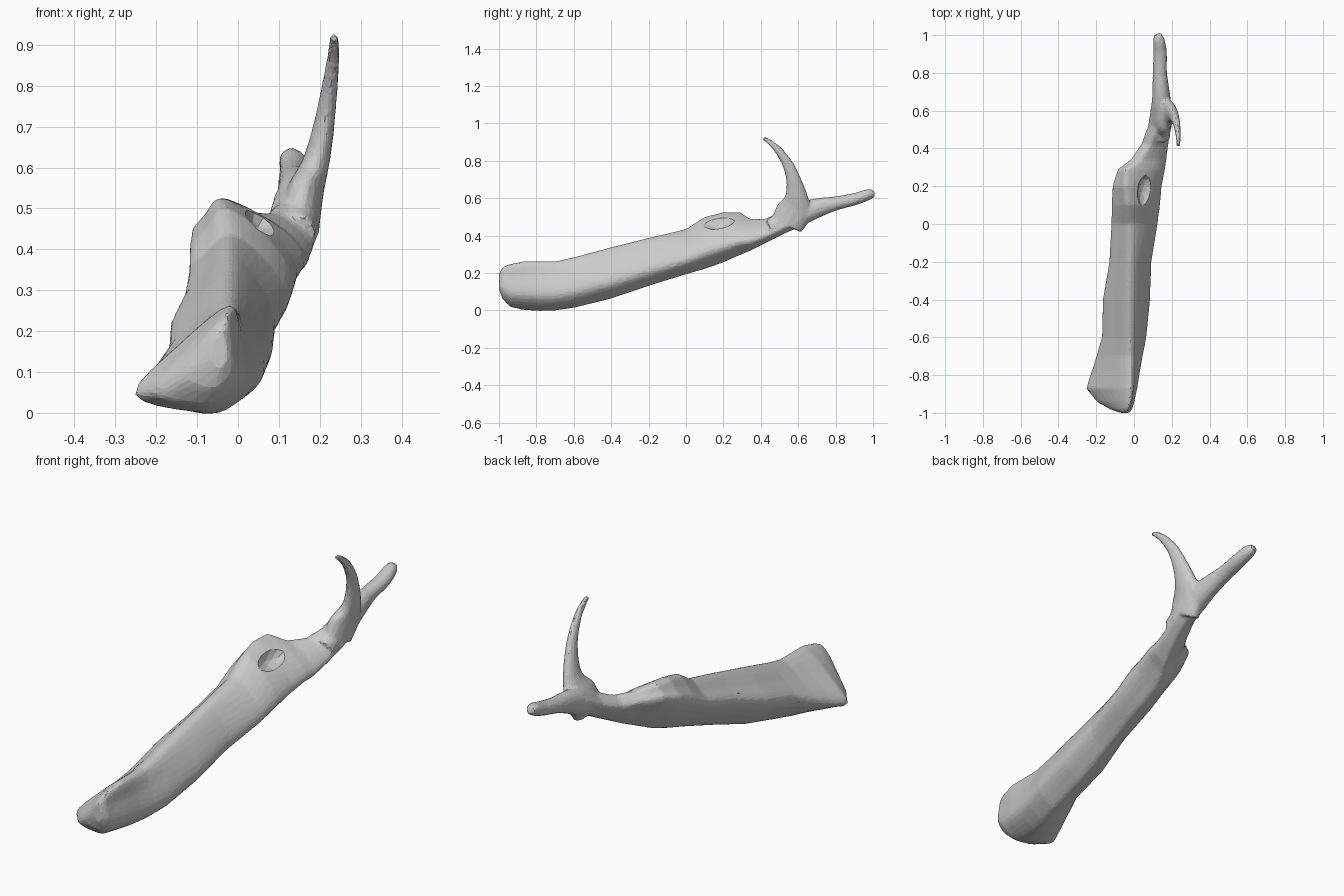
import bpy, bmesh, math
from mathutils import Vector

if "Cube" in bpy.data.objects:
    bpy.data.objects.remove(bpy.data.objects["Cube"])


def spline(pts, n, closed=False):
    """Catmull-Rom points through pts, n per span."""
    out, c = [], len(pts)
    spans = c if closed else c - 1
    for i in range(spans):
        idx = [i - 1, i, i + 1, i + 2]
        p0, p1, p2, p3 = [pts[k % c] if closed else pts[min(max(k, 0), c - 1)] for k in idx]
        for s in range(n):
            t = s / n
            out.append(0.5 * (2 * p1 + (p2 - p0) * t + (2 * p0 - 5 * p1 + 4 * p2 - p3) * t * t
                              + (3 * p1 - p0 - 3 * p2 + p3) * t ** 3))
    if not closed:
        out.append(pts[-1])
    return out


def loft(bm, rings):
    """Skin a list of equal-length rings and close both ends."""
    vs = [[bm.verts.new(p) for p in r] for r in rings]
    n = len(vs[0])
    for a, b in zip(vs, vs[1:]):
        for i in range(n):
            bm.faces.new((a[i], a[(i + 1) % n], b[(i + 1) % n], b[i]))
    bm.faces.new(vs[0][::-1])
    bm.faces.new(vs[-1])


def make(name, bm):
    bmesh.ops.recalc_face_normals(bm, faces=bm.faces)
    me = bpy.data.meshes.new(name)
    bm.to_mesh(me)
    bm.free()
    ob = bpy.data.objects.new(name, me)
    bpy.context.collection.objects.link(ob)
    return ob


# Split trunk: y, left edge x, left edge z, right x, ridge x, top z, bottom z
trunk = [
    (-1.00, -0.07, 0.14, -0.025, -0.04, 0.20, 0.11),
    (-0.98, -0.13, 0.09, -0.01, -0.03, 0.235, 0.06),
    (-0.94, -0.20, 0.05, 0.00, -0.025, 0.25, 0.02),
    (-0.87, -0.255, 0.045, 0.015, -0.02, 0.263, 0.004),
    (-0.78, -0.225, 0.07, 0.03, -0.02, 0.263, 0.00),
    (-0.70, -0.20, 0.10, 0.045, -0.02, 0.263, 0.004),
    (-0.60, -0.17, 0.14, 0.065, -0.02, 0.285, 0.02),
    (-0.40, -0.165, 0.20, 0.085, -0.02, 0.338, 0.07),
    (-0.20, -0.13, 0.27, 0.092, -0.015, 0.388, 0.138),
    (0.00, -0.118, 0.33, 0.125, -0.015, 0.435, 0.20),
    (0.10, -0.115, 0.38, 0.138, -0.025, 0.50, 0.23),
    (0.20, -0.11, 0.42, 0.147, -0.035, 0.525, 0.265),
    (0.29, -0.08, 0.45, 0.165, -0.03, 0.525, 0.305),
    (0.34, -0.015, 0.44, 0.172, 0.04, 0.49, 0.323),
    (0.42, 0.04, 0.43, 0.182, 0.09, 0.488, 0.36),
    (0.52, 0.075, 0.47, 0.20, 0.14, 0.53, 0.41),
    (0.62, 0.09, 0.52, 0.20, 0.15, 0.58, 0.455),
]
rings = []
for y, lx, lz, rx, tx, top, bot in trunk:
    rz = bot + 0.3 * (top - bot)
    bx = 0.5 * (lx + rx)
    sec = [Vector((tx, y, top)),
           Vector((tx + 0.66 * (rx - tx), y, rz + 0.56 * (top - rz))),
           Vector((rx, y, rz)),
           Vector((0.45 * bx + 0.55 * rx, y, bot + 0.06 * (top - bot))),
           Vector((bx, y, bot)),
           Vector((lx, y, lz)),
           Vector((0.5 * (lx + tx) - 0.01, y, 0.5 * (lz + top) + 0.01))]
    rings.append(spline(sec, 4, closed=True))
bm = bmesh.new()
loft(bm, rings)


def limb(bm, path, n=14):
    """Tapered limb; each entry is x, y, z, radius across x, radius in the yz plane."""
    c = spline([Vector(p[:3]) for p in path], 4)
    r = spline([Vector((p[3], p[4], 0)) for p in path], 4)
    out = []
    for i, p in enumerate(c):
        d = (c[min(i + 1, len(c) - 1)] - c[max(i - 1, 0)]).normalized()
        v = d.cross(Vector((1, 0, 0))).normalized()
        u = v.cross(d)
        out.append([p + u * r[i].x * math.cos(2 * math.pi * k / n)
                    + v * r[i].y * math.sin(2 * math.pi * k / n) for k in range(n)])
    loft(bm, out)


# Straight fork
limb(bm, [(0.14, 0.45, 0.44, 0.05, 0.05), (0.145, 0.60, 0.51, 0.054, 0.062),
          (0.143, 0.70, 0.547, 0.046, 0.053), (0.137, 0.80, 0.572, 0.038, 0.038),
          (0.138, 0.90, 0.594, 0.037, 0.033), (0.132, 0.97, 0.618, 0.032, 0.03),
          (0.125, 1.005, 0.628, 0.02, 0.02)])
# Curved upright fork
limb(bm, [(0.15, 0.54, 0.46, 0.05, 0.09), (0.165, 0.58, 0.54, 0.045, 0.095),
          (0.19, 0.59, 0.61, 0.034, 0.062), (0.208, 0.577, 0.69, 0.027, 0.042),
          (0.222, 0.545, 0.78, 0.021, 0.03), (0.232, 0.49, 0.86, 0.016, 0.021),
          (0.235, 0.44, 0.905, 0.013, 0.015), (0.234, 0.412, 0.922, 0.010, 0.010)])
branch = make("forked_branch", bm)

# Hollow beside the raised flap
bm = bmesh.new()
bmesh.ops.create_icosphere(bm, subdivisions=2, radius=1)
for v in bm.verts:
    v.co = Vector((0.06 + 0.045 * v.co.x, 0.17 + 0.09 * v.co.y, 0.475 + 0.05 * v.co.z))
hollow = make("hollow_cutter", bm)
hollow.hide_render = True
hollow.hide_set(True)

# Fuse the pieces into one skin, carve the hollow, then facet it
m = branch.modifiers.new("fuse", 'REMESH')
m.mode = 'VOXEL'
m.voxel_size = 0.009
m = branch.modifiers.new("carve", 'BOOLEAN')
m.operation = 'DIFFERENCE'
m.object = hollow
m = branch.modifiers.new("soften", 'SMOOTH')
m.factor = 0.5
m.iterations = 4
m = branch.modifiers.new("facet", 'DECIMATE')
m.ratio = 0.12
